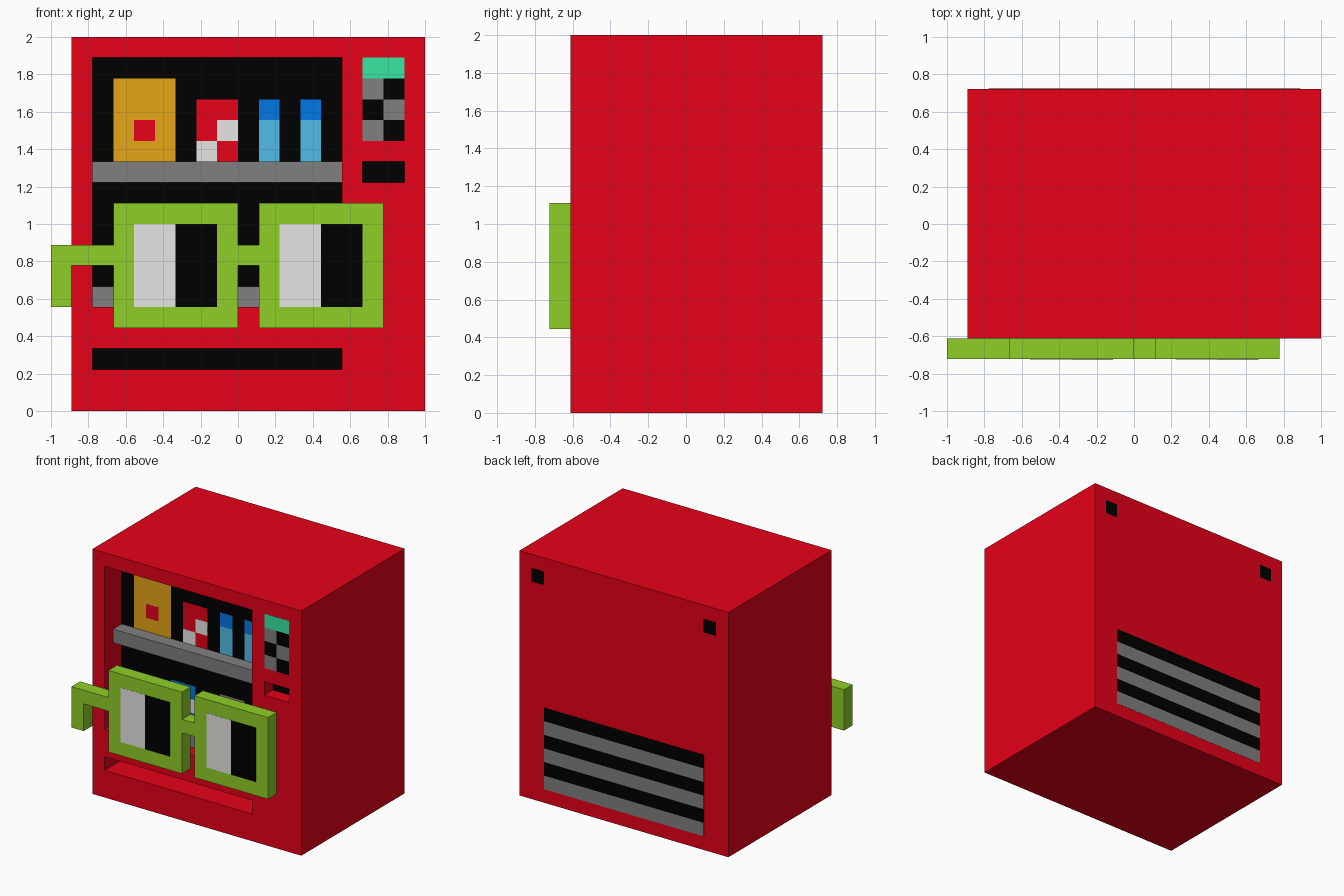
import bpy, bmesh

if "Cube" in bpy.data.objects:
    bpy.data.objects.remove(bpy.data.objects["Cube"])

U = 1 / 9                      # one block of the model
FRONT, BACK = -5.5, 6.5        # cabinet front and back, in blocks
THIN = 0.012                   # painted plate thickness, in blocks


def material(name, rgb):
    m = bpy.data.materials.new(name)
    m.diffuse_color = (*rgb, 1)
    m.use_nodes = True
    m.node_tree.nodes["Principled BSDF"].inputs["Base Color"].default_value = m.diffuse_color
    return m


RED = material("red", (0.80, 0.0005, 0.0095))
BLACK = material("black", (0.0, 0.0, 0.0))
GREY = material("grey", (0.216, 0.216, 0.216))
WHITE = material("off white", (0.79, 0.79, 0.78))
GREEN = material("lime green", (0.275, 0.624, 0.021))
MINT = material("mint", (0.041, 0.79, 0.362))
ORANGE = material("orange", (0.79, 0.376, 0.008))
BLUE = material("blue", (0.0006, 0.191, 0.79))
SKY = material("light blue", (0.089, 0.533, 0.84))


def finish(name, bm, mat):
    bmesh.ops.recalc_face_normals(bm, faces=bm.faces)
    me = bpy.data.meshes.new(name)
    bm.to_mesh(me)
    bm.free()
    me.materials.append(mat)
    ob = bpy.data.objects.new(name, me)
    bpy.context.collection.objects.link(ob)
    return ob


def boxes(name, mat, *spans):
    """One object from boxes given as (x0, x1, y0, y1, z0, z1) in blocks."""
    bm = bmesh.new()
    for x0, x1, y0, y1, z0, z1 in spans:
        vs = bmesh.ops.create_cube(bm, size=1)["verts"]
        for v in vs:
            v.co.x = U * (x1 if v.co.x > 0 else x0)
            v.co.y = U * (y1 if v.co.y > 0 else y0)
            v.co.z = U * (z1 if v.co.z > 0 else z0)
    return finish(name, bm, mat)


def paint(name, mat, y, *rects, layer=1):
    """Thin plates facing the front at depth y, rects are (x0, x1, z0, z1)."""
    return boxes(name, mat, *[(a, b, y - THIN * layer, y, c, d) for a, b, c, d in rects])


# Cabinet with display window, delivery slot and coin slot cut out
WINDOW, DELIVERY, COIN = (-7, 5, 5, 17), (-7, 5, 2, 3), (6, 8, 11, 12)
cabinet = boxes("cabinet", RED, (-8, 9, FRONT, BACK, 0, 18))
recesses = [(WINDOW, 2), (DELIVERY, 3), (COIN, 1)]
cutter = boxes("recess_cutter", RED,
               *[(r[0], r[1], FRONT - 1, FRONT + d, r[2], r[3]) for r, d in recesses])
cutter.hide_render = True
cut = cabinet.modifiers.new("recesses", "BOOLEAN")
cut.object = cutter
cut.operation = "DIFFERENCE"
cut.solver = "EXACT"
bpy.context.view_layer.objects.active = cabinet
bpy.ops.object.modifier_apply(modifier=cut.name)
bpy.data.objects.remove(cutter)

# Dark backs of the recesses
for (rect, depth), name in zip(recesses, ("window_back", "delivery_back", "coin_slot_back")):
    paint(name, BLACK, FRONT + depth, rect)

# Shelves
WALL = FRONT + 2
boxes("shelves", GREY, *[(-7, 5, FRONT + 1, WALL, z, z + 1) for z in (5, 11)])

# Snack packet
paint("snack_packet", ORANGE, WALL, (-6, -3, 12, 16), layer=2)
paint("packet_mark", RED, WALL, (-5, -4, 13, 14), layer=3)

# Drink cans with a stepped pale band
for name, mat, x, z in (("red_can", RED, -2, 12), ("blue_can", BLUE, -3, 6),
                        ("grey_can", GREY, 1, 6)):
    paint(name, mat, WALL, (x, x + 2, z, z + 3), layer=2)
    paint(name + "_band", WHITE, WALL, (x + 1, x + 2, z + 1, z + 2),
          (x, x + 1, z, z + 1), layer=3)

# Water bottles
paint("bottles", SKY, WALL, (1, 2, 12, 14), (3, 4, 12, 14), layer=2)
paint("bottle_caps", BLUE, WALL, (1, 2, 14, 15), (3, 4, 14, 15), layer=2)

# Display and chequered keypad
paint("display", MINT, FRONT, (6, 8, 16, 17))
for mat, name, odd in ((GREY, "keypad_light", 0), (BLACK, "keypad_dark", 1)):
    paint(name, mat, FRONT, *[(x, x + 1, z, z + 1) for x in (6, 7)
                              for z in (13, 14, 15) if (x + z + 1) % 2 == odd])

# Glasses frame, one outline extruded by a block
outline = [(-9, 5), (-8, 5), (-8, 7), (-6, 7), (-6, 4), (0, 4), (0, 7), (1, 7), (1, 4),
           (7, 4), (7, 10), (1, 10), (1, 8), (0, 8), (0, 10), (-6, 10), (-6, 8), (-9, 8)]
bm = bmesh.new()
face = bm.faces.new([bm.verts.new((x * U, (FRONT - 1) * U, z * U)) for x, z in outline])
ext = bmesh.ops.extrude_face_region(bm, geom=[face])["geom"]
bmesh.ops.translate(bm, vec=(0, U, 0), verts=[g for g in ext if isinstance(g, bmesh.types.BMVert)])
finish("glasses_frame", bm, GREEN)

# Lenses, pale left half and dark right half
paint("lens_light", WHITE, FRONT - 1, (-5, -3, 5, 9), (2, 4, 5, 9))
paint("lens_dark", BLACK, FRONT - 1, (-3, -1, 5, 9), (4, 6, 5, 9))

# Rear vent stripes and bolt holes
for mat, name, first in ((GREY, "vent_slats", 1), (BLACK, "vent_gaps", 2)):
    paint(name, mat, BACK + THIN, *[(-6, 7, z, z + 1) for z in range(first, 7, 2)])
paint("rear_holes", BLACK, BACK + THIN, (7, 8, 16, 17), (-7, -6, 16, 17))
